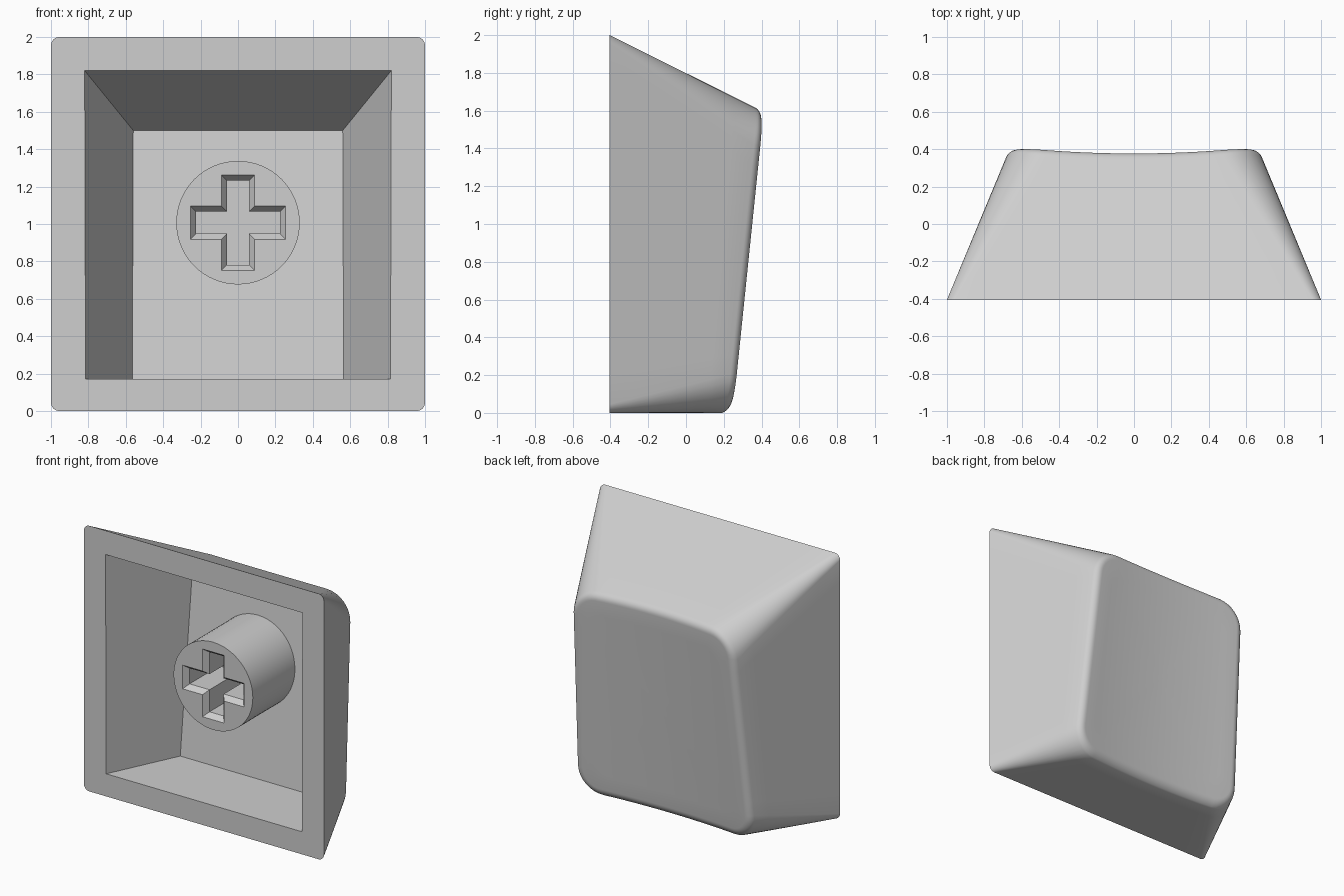
import bpy, bmesh, math

cube = bpy.data.objects.get("Cube")
if cube:
    bpy.data.objects.remove(cube, do_unlink=True)

GREY = (0.62, 0.62, 0.62, 1.0)
plastic = bpy.data.materials.new("grey_plastic")
plastic.use_nodes = True
plastic.diffuse_color = GREY
for node in plastic.node_tree.nodes:
    if node.type == 'BSDF_PRINCIPLED':
        node.inputs["Base Color"].default_value = GREY

BASE = -0.405      # y of the open rim
FILLET = 0.07      # rounding around the dished face
START = math.radians(25)
RISE = FILLET * (1 - math.sin(START))


def loft(name, rings):
    """Skin a list of equal-length point rings and cap both ends."""
    bm = bmesh.new()
    loops = [[bm.verts.new(p) for p in ring] for ring in rings]
    n = len(loops[0])
    for a, b in zip(loops, loops[1:]):
        for i in range(n):
            j = (i + 1) % n
            bm.faces.new((a[i], a[j], b[j], b[i]))
    bm.faces.new(loops[0])
    bm.faces.new(loops[-1])
    bmesh.ops.recalc_face_normals(bm, faces=bm.faces[:])
    mesh = bpy.data.meshes.new(name)
    bm.to_mesh(mesh)
    bm.free()
    mesh.materials.append(plastic)
    obj = bpy.data.objects.new(name, mesh)
    bpy.context.collection.objects.link(obj)
    return obj


def activate(obj):
    bpy.ops.object.select_all(action='DESELECT')
    obj.select_set(True)
    bpy.context.view_layer.objects.active = obj


def cut(obj, cutter):
    cutter.hide_render = True
    mod = obj.modifiers.new("cut", 'BOOLEAN')
    mod.operation = 'DIFFERENCE'
    mod.solver = 'EXACT'
    mod.object = cutter
    activate(obj)
    bpy.ops.object.modifier_apply(modifier=mod.name)
    bpy.data.objects.remove(cutter, do_unlink=True)


def smooth(obj):
    activate(obj)
    bpy.ops.object.shade_smooth_by_angle(angle=math.radians(30))


def dish(x, z):
    """Sloped, gently scooped outer face."""
    return 0.262 + 0.108 * (z - 0.2) - 0.033 * (1 - (x / 0.62) ** 2)


def outline(y, t, inset):
    """Rounded rectangle of the tapering wall at depth y."""
    w = 1 - 0.415 * (y - BASE) - inset
    lo, hi = inset, 2 - 0.497 * (y - BASE) - inset
    r = 0.045 + 0.16 * t - inset * t
    corners = [(w - r, hi - r), (r - w, hi - r), (r - w, lo + r), (w - r, lo + r)]
    points = []
    for k, (cx, cz) in enumerate(corners):
        for s in range(9):
            a = math.pi / 2 * (k + s / 8)
            points.append((cx + r * math.cos(a), cz + r * math.sin(a)))
        nx, nz = corners[(k + 1) % 4]
        a = math.pi / 2 * (k + 1)
        for s in range(1, 12):
            f = s / 12
            points.append((cx + (nx - cx) * f + r * math.cos(a),
                           cz + (nz - cz) * f + r * math.sin(a)))
    return points


COUNT = len(outline(BASE, 0, 0))


def wall_ring(t, inset=0.0, lift=0.0):
    ring = []
    for i in range(COUNT):
        y = BASE
        for _ in range(6):
            x, z = outline(y, t, inset)[i]
            y = BASE + t * (dish(x, z) - RISE - BASE)
        ring.append((x, y + lift, z))
    return ring


# Outer shell: tapering walls, rounded rim, scooped face
rings = [wall_ring(k / 6) for k in range(7)]
for k in range(1, 7):
    a = START + (math.pi / 2 - START) * k / 6
    rings.append(wall_ring(1, FILLET * (math.cos(START) - math.cos(a)),
                           FILLET * (math.sin(a) - math.sin(START))))
edge = rings[-1]
mid = (max(p[2] for p in edge) + min(p[2] for p in edge)) / 2
for s in (0.85, 0.7, 0.5, 0.3, 0.1, 0.02):
    flat = [(x * s, mid + (z - mid) * s) for x, _, z in edge]
    rings.append([(x, dish(x, z), z) for x, z in flat])
shell = loft("cap_shell", rings)

# Hollow with a floor parallel to the scooped face
mouth = [(0.82, 1.82), (-0.82, 1.82), (-0.815, 0.17), (0.815, 0.17)]
floor = [(0.56, 1.5), (-0.56, 1.5), (-0.565, 0.17), (0.565, 0.17)]
cut(shell, loft("hollow_cutter", [
    [(x, BASE - 0.05, z) for x, z in mouth],
    [(x, BASE, z) for x, z in mouth],
    [(x, 0.12 + 0.1015 * (z - 0.17), z) for x, z in floor]]))
smooth(shell)

# Round mounting stem
STEM_Z, STEM_Y = 1.007, -0.295
circle = [(0.33 * math.cos(k * math.tau / 64), 0.33 * math.sin(k * math.tau / 64))
          for k in range(64)]
stem = loft("mounting_stem", [[(x, y, STEM_Z + z) for x, z in circle]
                              for y in (STEM_Y, 0.25)])


def cross(y, inset):
    """Plus-shaped ring built by turning one arm four times."""
    arm, half = 0.255 - inset, 0.089 - inset
    pts = [(arm, -half), (arm, half), (half, half)]
    ring = []
    for _ in range(4):
        ring += [(x, y, STEM_Z + z) for x, z in pts]
        pts = [(-z, x) for x, z in pts]
    return ring


# Chamfered cross socket in the stem
cut(stem, loft("socket_cutter", [
    cross(STEM_Y - 0.05, 0), cross(STEM_Y, 0),
    cross(STEM_Y + 0.04, 0.03), cross(0.1, 0.03)]))
smooth(stem)
